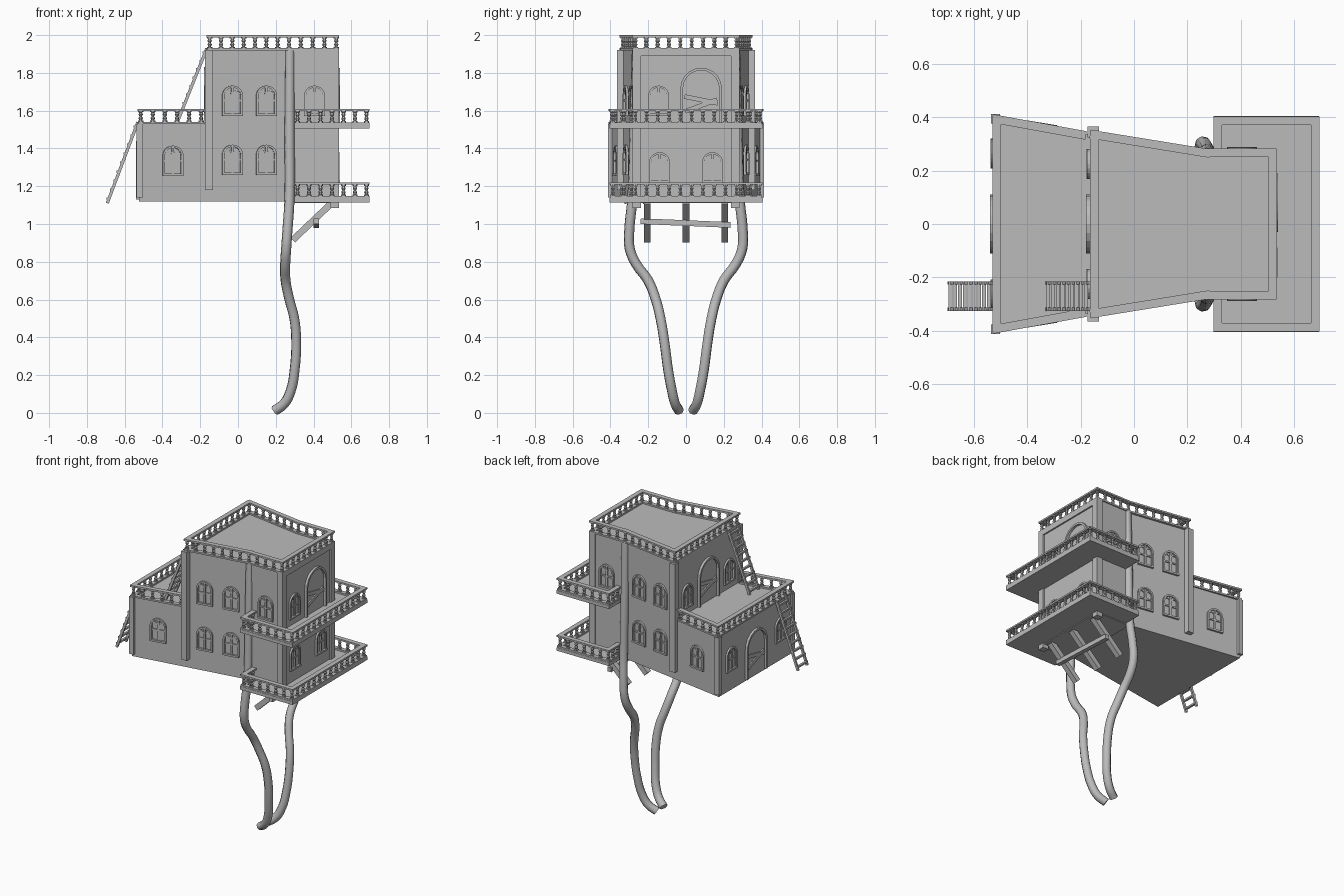
import bpy, bmesh, math
from mathutils import Matrix, Vector

old = bpy.data.objects.get("Cube")
if old:
    bpy.data.objects.remove(old)

grey = bpy.data.materials.new("plain_grey")
grey.use_nodes = True
COLOUR = (0.5, 0.5, 0.5, 1)
grey.diffuse_color = COLOUR
grey.node_tree.nodes["Principled BSDF"].inputs["Base Color"].default_value = COLOUR


def finish(bm, name, smooth=False):
    bmesh.ops.recalc_face_normals(bm, faces=bm.faces)
    me = bpy.data.meshes.new(name)
    bm.to_mesh(me)
    bm.free()
    me.materials.append(grey)
    ob = bpy.data.objects.new(name, me)
    bpy.context.collection.objects.link(ob)
    if smooth:
        bpy.context.view_layer.objects.active = ob
        ob.select_set(True)
        bpy.ops.object.shade_smooth_by_angle(angle=math.radians(40))
        ob.select_set(False)
    return ob


def prism(bm, pts, lo, hi, mat=Matrix()):
    """Extrude a 2D outline from height lo to hi."""
    a = [bm.verts.new(mat @ Vector((x, y, lo))) for x, y in pts]
    b = [bm.verts.new(mat @ Vector((x, y, hi))) for x, y in pts]
    bm.faces.new(a)
    bm.faces.new(b)
    for i in range(len(pts)):
        j = (i + 1) % len(pts)
        bm.faces.new((a[i], a[j], b[j], b[i]))


def box(bm, x0, x1, y0, y1, z0, z1, mat=Matrix()):
    prism(bm, [(x0, y0), (x1, y0), (x1, y1), (x0, y1)], z0, z1, mat)


def beam(bm, p, q, width, thick):
    """Rectangular bar from p to q, thick measured upward."""
    p, q = Vector(p), Vector(q)
    d = (q - p).normalized()
    side = d.cross(Vector((0, 0, 1)) if abs(d.z) < 0.99 else Vector((0, 1, 0))).normalized()
    mat = Matrix((side, d.cross(side), d)).transposed().to_4x4()
    mat.translation = p
    w, t = width / 2, thick / 2
    box(bm, -w, w, -t, t, 0, (q - p).length, mat)


def wall_y(x):
    """Half width of the tapering house."""
    return 0.395 - 0.163 * (x + 0.525)


BACK, STEP, NECK, FRONT = -0.525, -0.165, 0.27, 0.525
HALF = wall_y(NECK)
SLANT = math.atan(0.163)


def taper(x0, x1):
    return [(x0, -wall_y(x0)), (x1, -wall_y(x1)), (x1, wall_y(x1)), (x0, wall_y(x0))]


# House bodies
for name, pts, lo, hi in (
        ("rear_wing", taper(BACK, STEP), 1.12, 1.53),
        ("tower", taper(STEP, NECK), 1.12, 1.92),
        ("front_block", [(NECK, -0.275), (FRONT, -0.275), (FRONT, 0.275), (NECK, 0.275)], 1.11, 1.92)):
    bm = bmesh.new()
    prism(bm, pts, lo, hi)
    finish(bm, name)

# Corner posts and the raised border of the front wall
bm = bmesh.new()
for s in (-1, 1):
    for x, y, w, lo, hi in ((BACK + 0.005, 0.395, 0.017, 1.14, 1.53),
                            (STEP + 0.012, 0.345, 0.021, 1.18, 1.92),
                            (FRONT - 0.012, 0.26, 0.022, 1.085, 1.92)):
        box(bm, x - w, x + w, s * y - w, s * y + w, lo, hi)
box(bm, FRONT - 0.02, FRONT + 0.01, -0.24, 0.24, 1.89, 1.92)
finish(bm, "corner_posts")


# Balustrades
def baluster(bm, x, y, z, h):
    prof = ((0, .014), (.12, .014), (.14, .007), (.35, .012), (.5, .006),
            (.65, .012), (.85, .007), (.87, .014), (1, .014))
    n, last = 6, None
    for t, r in prof:
        ring = [bm.verts.new((x + r * math.cos(k * math.tau / n),
                              y + r * math.sin(k * math.tau / n), z + t * h)) for k in range(n)]
        if last:
            for k in range(n):
                bm.faces.new((last[k], last[k - 1], ring[k - 1], ring[k]))
        last = ring


def balustrade(name, path, z, closed=True, height=0.08):
    bm = bmesh.new()
    for i in range(len(path) if closed else len(path) - 1):
        p, q = Vector(path[i]), Vector(path[(i + 1) % len(path)])
        d = (q - p).normalized() * 0.015
        for zz, w in ((z + 0.005, 0.03), (z + height - 0.006, 0.032)):
            beam(bm, (*(p - d), zz), (*(q + d), zz), w, 0.011)
        n = max(1, round((q - p).length / 0.062))
        for k in range(n + (not closed and i == len(path) - 2)):
            c = p.lerp(q, k / n)
            baluster(bm, c.x, c.y, z + 0.01, height - 0.02)
    finish(bm, name, True)


rim = 0.267
balustrade("roof_railing", [(STEP + 0.015, -0.335), (NECK, -rim), (0.52, -rim),
                            (0.52, rim), (NECK, rim), (STEP + 0.015, 0.335)], 1.92)
balustrade("rear_wing_railing", [(STEP - 0.03, -0.335), (BACK + 0.01, -0.393),
                                 (BACK + 0.01, 0.393), (STEP - 0.03, 0.335)], 1.53, False)
for name, z in (("lower_balcony", 1.115), ("upper_balcony", 1.505)):
    bm = bmesh.new()
    box(bm, 0.298, 0.695, -0.405, 0.405, z, z + 0.022)
    finish(bm, name + "_floor")
    balustrade(name + "_railing", [(0.315, -0.29), (0.315, -0.388), (0.68, -0.388),
                                   (0.68, 0.388), (0.315, 0.388), (0.315, 0.29)],
               z + 0.022, False, 0.083)


# Arched windows and doors
def arch(w, h, n=10):
    top = h - w
    return [(w * math.cos(a), top + w * math.sin(a)) for a in
            (math.pi * k / n for k in range(n + 1))]


def arch_frame(bm, w, h, t, depth, mat):
    """Arched ring of thickness t standing on its sill."""
    o = [(w, 0)] + arch(w, h) + [(-w, 0)]
    i = [(w - t, 0)] + arch(w - t, h - t) + [(-w + t, 0)]
    for k in range(len(o) - 1):
        prism(bm, [o[k], o[k + 1], i[k + 1], i[k]], -0.01, depth, mat)


def facing(x, y, z, angle):
    """Local x runs along the wall, local y up, local z outward."""
    m = Matrix.Rotation(angle + math.pi / 2, 4, 'Z') @ Matrix.Rotation(math.pi / 2, 4, 'X')
    m.translation = (x, y, z)
    return m


def window(bm, x, y, z, angle):
    m = facing(x, y, z, angle)
    arch_frame(bm, 0.056, 0.16, 0.011, 0.012, m)
    box(bm, -0.056, 0.056, 0, 0.012, -0.01, 0.014, m)
    box(bm, -0.006, 0.006, 0.01, 0.15, -0.01, 0.008, m)
    box(bm, -0.048, 0.048, 0.075, 0.085, -0.01, 0.007, m)
    for s in (-1, 1):
        side = m @ Matrix.Translation((s * 0.025, 0.01, 0))
        arch_frame(bm, 0.022, 0.125, 0.005, 0.006, side)


def door(bm, x, y, z, angle, h):
    m = facing(x, y, z, angle)
    arch_frame(bm, 0.11, h, 0.014, 0.016, m)
    for lift, turn in ((0.1, 0.35), (0.13, -0.2)):
        box(bm, -0.09, 0.09, -0.012, 0.012, -0.005, 0.008,
            m @ Matrix.Translation((0, lift, 0)) @ Matrix.Rotation(turn, 4, 'Z'))


bm = bmesh.new()
for s in (-1, 1):
    out = s * (math.pi / 2 - SLANT)
    for x, z in ((-0.345, 1.255), (-0.03, 1.26), (0.15, 1.26), (-0.03, 1.573), (0.15, 1.573)):
        window(bm, x, s * wall_y(x), z, out)
    window(bm, 0.405, s * 0.275, 1.573, s * math.pi / 2)
    window(bm, FRONT, s * 0.14, 1.22, 0)
    window(bm, BACK, s * 0.265, 1.255, math.pi)
    window(bm, STEP, s * 0.225, 1.573, math.pi)
window(bm, FRONT, -0.145, 1.573, 0)
finish(bm, "windows")

bm = bmesh.new()
door(bm, FRONT, 0.08, 1.527, 0, 0.3)
door(bm, STEP, 0, 1.53, math.pi, 0.3)
door(bm, BACK, 0, 1.13, math.pi, 0.31)
finish(bm, "doors")

# Ladders
for name, top, foot, rungs in (("upper_ladder", (-0.165, 1.93), (-0.325, 1.53), 9),
                               ("lower_ladder", (-0.53, 1.54), (-0.692, 1.11), 9)):
    bm = bmesh.new()
    for y in (-0.32, -0.222):
        beam(bm, (top[0], y, top[1]), (foot[0], y, foot[1]), 0.012, 0.016)
    for k in range(rungs):
        t = (k + 0.5) / rungs
        x, z = (a + (b - a) * t for a, b in zip(top, foot))
        beam(bm, (x - 0.006, -0.326, z), (x - 0.006, -0.216, z), 0.014, 0.012)
    finish(bm, name)

# Braces under the lower balcony
bm = bmesh.new()
for y in (-0.205, 0, 0.205):
    beam(bm, (0.29, y, 0.915), (0.5, y, 1.115), 0.036, 0.035)
beam(bm, (0.415, -0.24, 1.015), (0.415, 0.235, 0.995), 0.028, 0.03)
finish(bm, "balcony_braces")

# Bent legs running up into the tower posts
LEG = ((.275, .26, 1.92), (.273, .272, 1.5), (.272, .285, 1.12), (.262, .3, .97), (.255, .298, .87),
       (.25, .265, .79), (.252, .2, .7), (.272, .16, .6), (.298, .135, .5), (.308, .115, .38),
       (.3, .095, .23), (.28, .075, .12), (.245, .058, .05), (.195, .037, .012))
for name, s in (("left_leg", 1), ("right_leg", -1)):
    cu = bpy.data.curves.new(name, 'CURVE')
    cu.dimensions = '3D'
    cu.bevel_depth, cu.bevel_resolution, cu.use_fill_caps = 0.027, 2, True
    cu.resolution_u = 4
    sp = cu.splines.new('BEZIER')
    sp.bezier_points.add(len(LEG) - 1)
    for bp, (x, y, z) in zip(sp.bezier_points, LEG):
        bp.co = (x, s * y, z)
        bp.handle_left_type = bp.handle_right_type = 'AUTO'
    cu.materials.append(grey)
    ob = bpy.data.objects.new(name, cu)
    bpy.context.collection.objects.link(ob)
    bpy.context.view_layer.objects.active = ob
    ob.select_set(True)
    bpy.ops.object.convert(target='MESH')
    bpy.ops.object.shade_smooth_by_angle(angle=math.radians(50))
    bpy.context.object.select_set(False)
